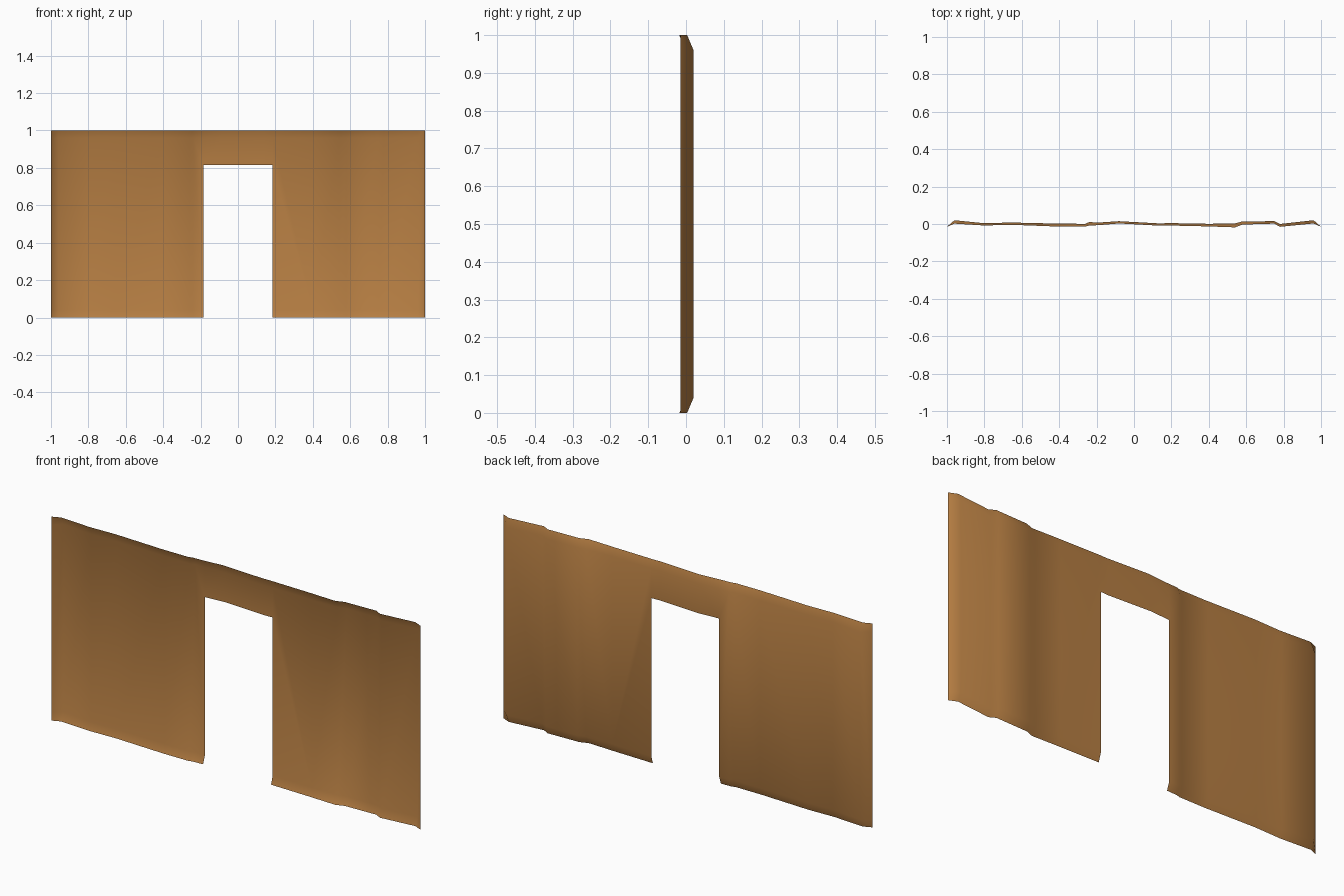
import bpy, bmesh

if "Cube" in bpy.data.objects:
    bpy.data.objects.remove(bpy.data.objects["Cube"])

# Wavy plan profile of the sheet: (x, y of the middle, y of the curled top/bottom rim)
PROFILE = [
    (-1.0, -0.015, -0.015), (-0.96, 0.020, 0.002), (-0.80, 0.004, -0.008),
    (-0.66, 0.008, -0.004), (-0.40, 0.002, -0.014), (-0.26, 0.001, -0.014),
    (-0.24, 0.010, -0.008), (-0.185, 0.008, -0.006), (-0.08, 0.015, 0.003),
    (0.14, 0.003, -0.009), (0.185, 0.005, -0.008), (0.40, 0.001, -0.013),
    (0.54, 0.003, -0.018), (0.58, 0.014, -0.003), (0.75, 0.015, 0.002),
    (0.78, 0.000, -0.015), (0.96, 0.020, 0.003), (1.0, -0.015, -0.015),
]
CURL = 0.04          # height of the curled rims
DOOR_X, DOOR_Z = 0.185, 0.815

mat = bpy.data.materials.new("warm brown")
mat.diffuse_color = (0.47, 0.21, 0.056, 1)
mat.use_nodes = True
mat.node_tree.nodes["Principled BSDF"].inputs["Base Color"].default_value = mat.diffuse_color

bm = bmesh.new()

# Columns of vertices; those over the doorway start at the lintel
columns = []
for x, mid, rim in PROFILE:
    col = {}
    if abs(x) >= DOOR_X:
        col["floor"] = bm.verts.new((x, rim, 0))
        col["low"] = bm.verts.new((x, mid, CURL))
    if abs(x) <= DOOR_X:
        col["lintel"] = bm.verts.new((x, mid, DOOR_Z))
    col["high"] = bm.verts.new((x, mid, 1 - CURL))
    col["top"] = bm.verts.new((x, rim, 1))
    columns.append(col)

# Panels between neighbouring columns
for i, (a, b) in enumerate(zip(columns, columns[1:])):
    over_door = abs(PROFILE[i][0] + PROFILE[i + 1][0]) / 2 < DOOR_X
    bm.faces.new((a["high"], b["high"], b["top"], a["top"]))
    if over_door:
        bm.faces.new((a["lintel"], b["lintel"], b["high"], a["high"]))
    else:
        bm.faces.new((a["floor"], b["floor"], b["low"], a["low"]))
        loop = [a["low"], b["low"]]
        if "lintel" in b:
            loop.append(b["lintel"])
        loop += [b["high"], a["high"]]
        if "lintel" in a:
            loop.append(a["lintel"])
        bm.faces.new(loop)

for f in bm.faces:
    f.smooth = True

mesh = bpy.data.meshes.new("doorway_wall")
bm.to_mesh(mesh)
bm.free()
mesh.materials.append(mat)
wall = bpy.data.objects.new("doorway_wall", mesh)
bpy.context.collection.objects.link(wall)
